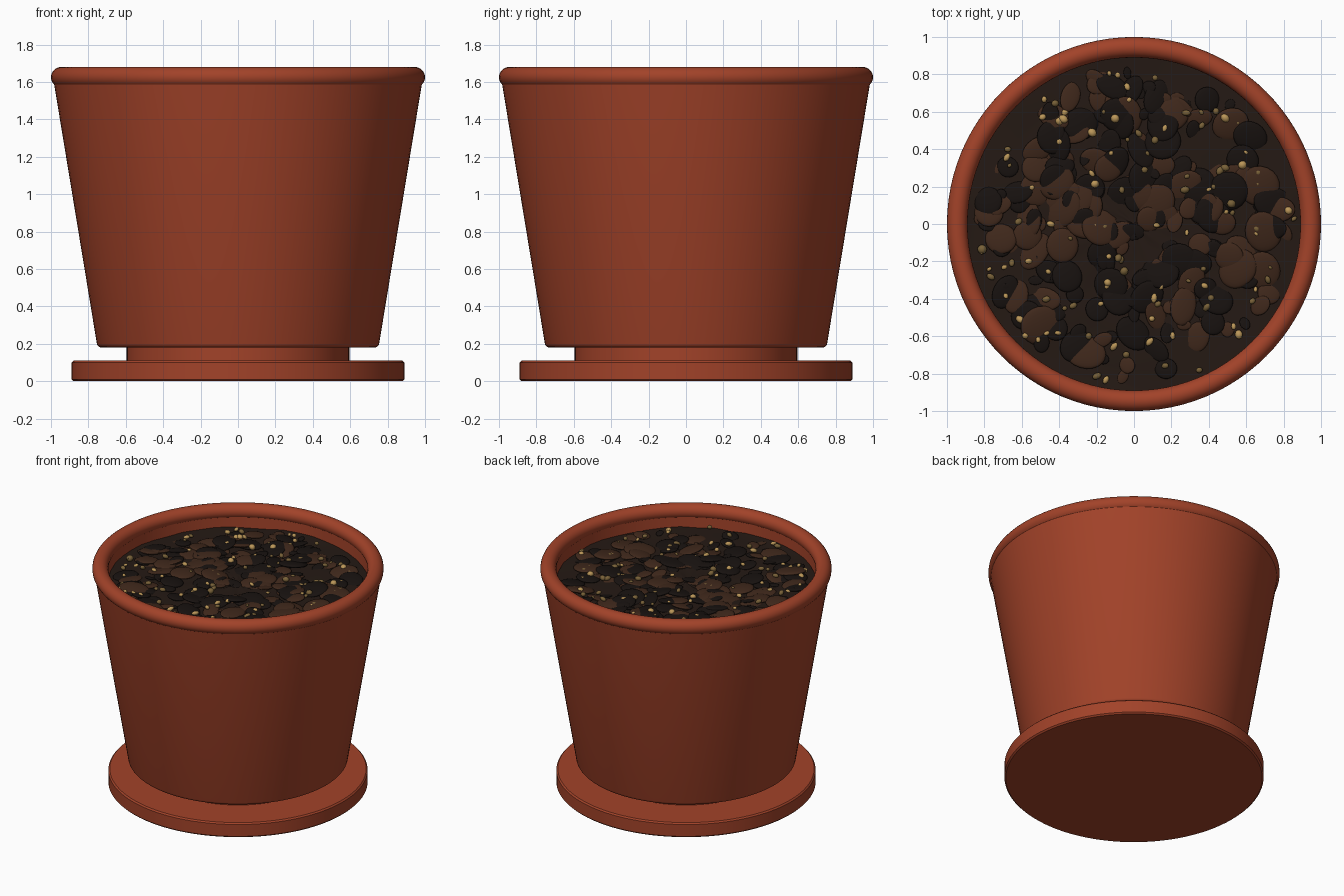
import bpy
import bmesh
import math
import random
from mathutils import Matrix, Euler, Vector

random.seed(7)
SEGMENTS = 96
SOIL_Z = 1.52
SOIL_R = 0.895

cube = bpy.data.objects.get("Cube")
if cube:
    bpy.data.objects.remove(cube, do_unlink=True)


def make_material(name, color, roughness=0.8):
    mat = bpy.data.materials.new(name)
    mat.use_nodes = True
    mat.diffuse_color = (*color, 1)
    bsdf = mat.node_tree.nodes["Principled BSDF"]
    bsdf.inputs["Base Color"].default_value = (*color, 1)
    bsdf.inputs["Roughness"].default_value = roughness
    return mat


def finish(name, bm, mat, angle=40):
    mesh = bpy.data.meshes.new(name)
    bm.to_mesh(mesh)
    bm.free()
    obj = bpy.data.objects.new(name, mesh)
    bpy.context.collection.objects.link(obj)
    mesh.materials.append(mat)
    bpy.ops.object.select_all(action="DESELECT")
    obj.select_set(True)
    bpy.context.view_layer.objects.active = obj
    bpy.ops.object.shade_smooth_by_angle(angle=math.radians(angle))
    return obj


def lathe(name, profile, mat):
    """Spin an (r, z) profile about the z axis."""
    bm = bmesh.new()
    verts = [bm.verts.new((r, 0, z)) for r, z in profile]
    edges = [bm.edges.new(pair) for pair in zip(verts, verts[1:])]
    bmesh.ops.spin(bm, geom=verts + edges, axis=(0, 0, 1), cent=(0, 0, 0),
                   angle=math.tau, steps=SEGMENTS)
    bmesh.ops.remove_doubles(bm, verts=bm.verts, dist=0.0001)
    bmesh.ops.recalc_face_normals(bm, faces=bm.faces)
    return finish(name, bm, mat)


def arc(r, z, radius, start, end, steps):
    angles = [math.radians(start + (end - start) * i / steps) for i in range(steps + 1)]
    return [(r + radius * math.cos(a), z + radius * math.sin(a)) for a in angles]


def scatter(name, mat, count, size, flatness, tilt, lift, subdivisions):
    """Strew squashed, randomly turned grains over the soil as one mesh."""
    bm = bmesh.new()
    for _ in range(count):
        a = random.uniform(*size)
        b = a * random.uniform(0.6, 1)
        distance = (SOIL_R - 0.02 - a) * math.sqrt(random.random())
        angle = random.uniform(0, math.tau)
        place = Vector((distance * math.cos(angle), distance * math.sin(angle),
                        SOIL_Z + random.uniform(*lift)))
        turn = Euler((random.uniform(-tilt, tilt), random.uniform(-tilt, tilt),
                      random.uniform(0, math.tau)))
        matrix = Matrix.LocRotScale(place, turn, Vector((a, b, b * flatness)))
        bmesh.ops.create_icosphere(bm, subdivisions=subdivisions, radius=1, matrix=matrix)
    return finish(name, bm, mat, 60)


terracotta = make_material("terracotta", (0.36, 0.055, 0.022))
soil_mat = make_material("soil", (0.018, 0.01, 0.007), 1)
dark_bark = make_material("dark_bark", (0.009, 0.006, 0.005), 1)
brown_bark = make_material("brown_bark", (0.05, 0.021, 0.011), 1)
gold_grit = make_material("gold_grit", (0.5, 0.31, 0.1))
olive_grit = make_material("olive_grit", (0.19, 0.12, 0.04))

# Saucer and the narrow foot standing on it
lathe("saucer", [(0, 0), (0.88, 0), (0.89, 0.01), (0.89, 0.1), (0.88, 0.11), (0, 0.11)],
      terracotta)
lathe("foot", [(0, 0.1), (0.595, 0.1), (0.595, 0.19), (0, 0.19)], terracotta)

# Tapered pot wall, open at the top
lathe("pot", [(0, 0.18)] + arc(0.73, 0.205, 0.025, -90, -10, 5)
      + [(0.985, 1.6), (0.96, 1.62), (0.9, 1.6), (0.895, 1.45), (0, 1.45)], terracotta)

# Rounded rim
lathe("rim", arc(0.945, 1.625, 0.055, 0, 360, 24), terracotta)

# Gently uneven soil surface
bm = bmesh.new()
rings = 14
grid = [[bm.verts.new((SOIL_R * i / rings * math.cos(math.tau * j / 48),
                       SOIL_R * i / rings * math.sin(math.tau * j / 48),
                       SOIL_Z + random.uniform(-0.006, 0.006)))
         for j in range(48)] for i in range(1, rings + 1)]
center = bm.verts.new((0, 0, SOIL_Z))
for j in range(48):
    k = (j + 1) % 48
    bm.faces.new((center, grid[0][j], grid[0][k]))
    for inner, outer in zip(grid, grid[1:]):
        bm.faces.new((inner[j], outer[j], outer[k], inner[k]))
finish("soil", bm, soil_mat, 60)

# Bark chips and grit lying on the soil
scatter("dark_chips", dark_bark, 130, (0.03, 0.11), 0.2, 0.2, (0, 0.015), 3)
scatter("brown_chips", brown_bark, 105, (0.03, 0.12), 0.2, 0.2, (-0.004, 0.012), 3)
scatter("gold_grit", gold_grit, 55, (0.014, 0.027), 0.9, 0.5, (0.015, 0.032), 2)
scatter("olive_grit", olive_grit, 55, (0.012, 0.027), 0.9, 0.5, (0.012, 0.028), 2)
